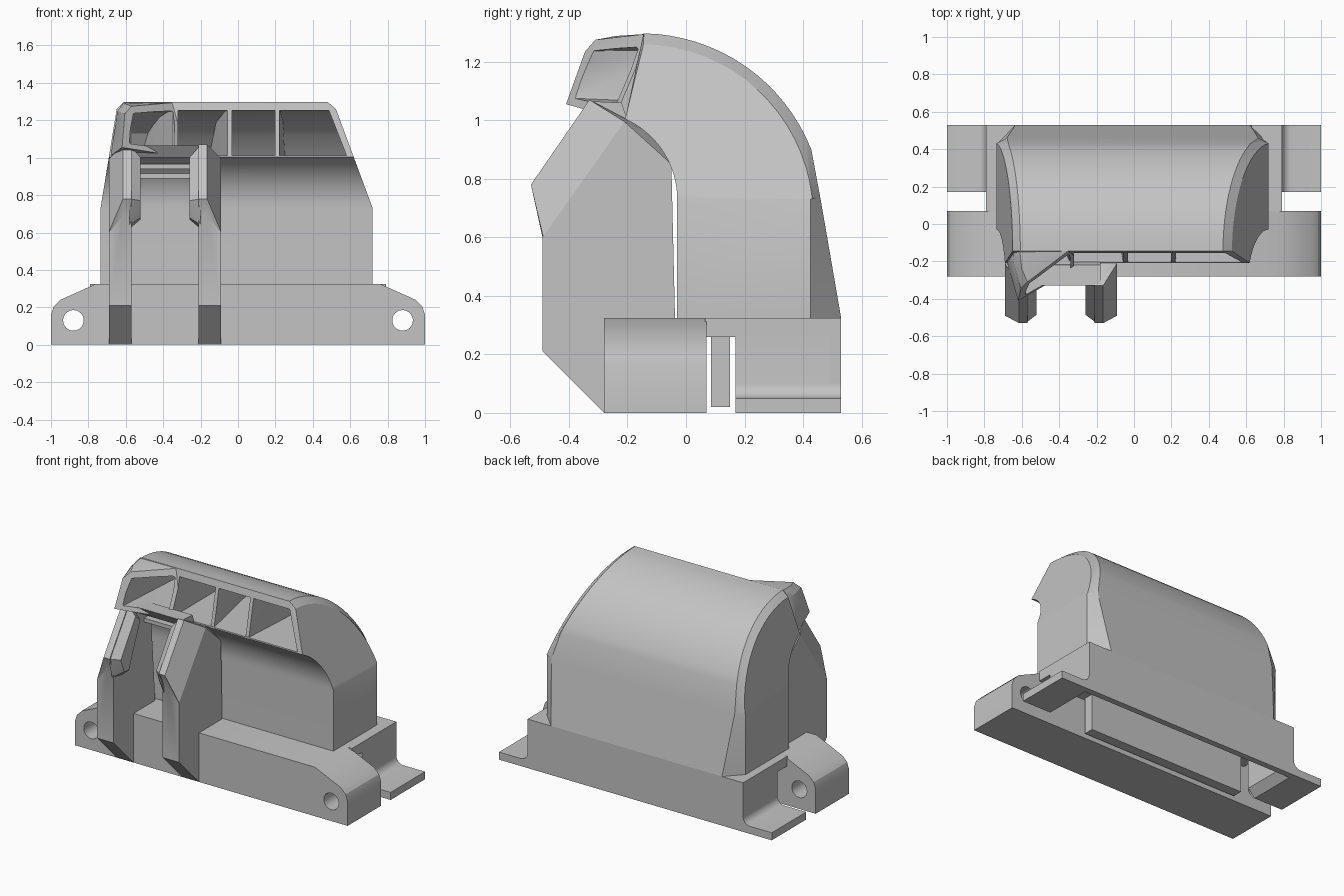
import bpy, bmesh
from math import sin, cos, radians, pi
from mathutils import Vector

if "Cube" in bpy.data.objects:
    bpy.data.objects.remove(bpy.data.objects["Cube"])

grey = bpy.data.materials.new("plain grey")
grey.use_nodes = True
grey.diffuse_color = (0.55, 0.55, 0.55, 1)
grey.node_tree.nodes["Principled BSDF"].inputs["Base Color"].default_value = (0.55, 0.55, 0.55, 1)


def finish(name, bm):
    bmesh.ops.remove_doubles(bm, verts=bm.verts, dist=0.0005)
    bmesh.ops.recalc_face_normals(bm, faces=bm.faces)
    mesh = bpy.data.meshes.new(name)
    bm.to_mesh(mesh)
    bm.free()
    mesh.materials.append(grey)
    ob = bpy.data.objects.new(name, mesh)
    bpy.context.collection.objects.link(ob)
    return ob


def hull(name, pts):
    bm = bmesh.new()
    for p in pts:
        bm.verts.new(p)
    res = bmesh.ops.convex_hull(bm, input=bm.verts)
    loose = {g for g in res["geom_interior"] if isinstance(g, bmesh.types.BMVert)}
    bmesh.ops.delete(bm, geom=list(loose), context="VERTS")
    return finish(name, bm)


def box(name, x, y, z):
    return hull(name, [(a, b, c) for a in x for b in y for c in z])


def loft(name, rings):
    """Skin matching closed rings and cap both ends."""
    bm = bmesh.new()
    rows = [[bm.verts.new(p) for p in ring] for ring in rings]
    n = len(rows[0])
    for a, b in zip(rows, rows[1:]):
        for i in range(n):
            j = (i + 1) % n
            bm.faces.new((a[i], a[j], b[j], b[i]))
    bm.faces.new(rows[0])
    bm.faces.new(rows[-1])
    return finish(name, bm)


def prism_y(name, outline, y0, y1):
    return loft(name, [[(x, y, z) for x, z in outline] for y in (y0, y1)])


def boolean(ob, cutter, operation):
    mod = ob.modifiers.new("cut", "BOOLEAN")
    mod.object, mod.operation, mod.solver = cutter, operation, "EXACT"
    deps = bpy.context.evaluated_depsgraph_get()
    mesh = bpy.data.meshes.new_from_object(ob.evaluated_get(deps))
    ob.modifiers.clear()
    ob.data = mesh
    bpy.data.objects.remove(cutter)


def cylinder_y(name, x, z, r, y0, y1):
    ring = [(x + r * cos(k * pi / 16), z + r * sin(k * pi / 16)) for k in range(32)]
    return prism_y(name, ring, y0, y1)


# Front mounting bar with rounded ears and bolt holes
ear = [(1, 0), (1, 0.16), (0.985, 0.205), (0.95, 0.24), (0.76, 0.325)]
bar = prism_y("mounting_bar", ear + [(-x, z) for x, z in reversed(ear)], -0.28, 0.07)
for s in (-1, 1):
    boolean(bar, cylinder_y("hole_cutter", s * 0.88, 0.13, 0.055, -0.5, 0.3), "DIFFERENCE")

# Rear housing: roof, back wall and bent side sheets with feet
box("housing_roof", (-0.79, 0.79), (0.065, 0.53), (0.26, 0.325))
box("housing_back", (-0.79, 0.79), (0.49, 0.53), (0, 0.325))
box("inner_box", (-0.7, 0.45), (0.085, 0.15), (0.02, 0.27))
bend = [(0.84 - 0.05 * sin(radians(a)), 0.1 - 0.05 * cos(radians(a))) for a in range(0, 91, 15)]
foot = [(1, 0), (1, 0.05)] + bend + [(0.79, 0.3), (0.74, 0.3), (0.74, 0.05), (0.79, 0)]
for s, side in ((1, "left"), (-1, "right")):
    prism_y(side + "_side_foot", [(s * x, z) for x, z in foot], 0.17, 0.53)


# Cab: curved hood with chamfered ends
def side_x(z, s):
    if s > 0:
        return 0.72 - 0.37 * max(0, z - 0.73)
    return -0.735 + 0.163 * max(0, z - 0.73)


STEPS = 16


def front_chain(top_z):
    pts = [(-0.03, 0.3)]
    for k in range(STEPS + 1):
        a = radians(66 * k / STEPS)
        pts.append((-0.33 + 0.3 * cos(a), 0.73 + 0.3 * sin(a)))
    pts.append((-0.145, top_z))
    return pts


def back_chain(full):
    start, r = (21.5, 0.627) if full else (6, 0.59)
    pts = [(0.53, 0.325), (0.46, 0.73)] if full else [(0.425, 0.325), (0.425, 0.73)]
    for k in range(STEPS + 1):
        a = radians(start + (89 - start) * k / STEPS)
        pts.append((-0.155 + r * cos(a), 0.67 + r * sin(a)))
    return pts


def cab_station(s, full):
    front = [(side_x(z, s), y, z) for y, z in front_chain(1.297 if full else 1.26)]
    if full:
        front[-1] = (front[-1][0] - s * 0.03, front[-1][1], front[-1][2])
    back = []
    for y, z in back_chain(full):
        inset = max(0.035, 0.1 - 0.11 * (z - 0.325)) if full else 0
        back.append((side_x(z, s) - s * inset, y, z))
    return front, back


def cab():
    bm = bmesh.new()
    stations = [cab_station(*a) for a in ((-1, False), (-1, True), (1, True), (1, False))]
    rows = [([bm.verts.new(p) for p in f], [bm.verts.new(p) for p in b]) for f, b in stations]
    for (f0, b0), (f1, b1) in zip(rows, rows[1:]):
        loop0, loop1 = f0 + b0[::-1], f1 + b1[::-1]
        for i in range(len(loop0)):
            j = (i + 1) % len(loop0)
            bm.faces.new((loop0[i], loop0[j], loop1[j], loop1[i]))
    for f, b in (rows[0], rows[-1]):
        for i in range(len(f) - 1):
            bm.faces.new((f[i], f[i + 1], b[i + 1], b[i]))
    return finish("cab", bm)


body = cab()

# Corner hood that juts forward on the right-hand side
corner = hull("corner_hood", [
    (-0.62, -0.41, 1.055), (-0.605, -0.345, 1.235), (-0.57, -0.31, 1.275),
    (-0.6, -0.24, 1.288), (-0.61, -0.15, 1.294), (-0.352, -0.145, 1.294),
    (-0.27, -0.212, 1.0), (-0.68, -0.2, 1.01), (-0.645, -0.2, 1.25),
    (-0.64, -0.08, 1.2), (-0.35, -0.08, 1.05)])
boolean(body, corner, "UNION")

# Window openings leading into the hollow cab
arch = [(-0.5, 1.012), (-0.5, 1.255), (-0.05, 1.25), (0.08, 1.2), (0.2, 1.12), (0.28, 1.012)]
window = hull("window_cutter", [
    (x, y, z) for y, z in arch for x in (-0.32, 0.58 - 0.39 * (z - 1.012))])
boolean(body, window, "DIFFERENCE")
pane = [(-0.58, -0.36, 1.085), (-0.34, -0.2, 1.05), (-0.55, -0.29, 1.235), (-0.36, -0.15, 1.25)]
deep = [(x, y, z) for x in (-0.57, -0.34) for y, z in ((-0.03, 1.24), (0.2, 1.05), (0.15, 1.13))]
corner_window = hull("corner_window_cutter", [(x, y - 0.25, z) for x, y, z in pane] + pane + deep)
boolean(body, corner_window, "DIFFERENCE")

# Window bars with ribs running back inside
for i, (x, shift) in enumerate(((-0.335, -0.19), (-0.045, -0.1), (0.21, 0.03))):
    hull(f"window_rib_{i + 1}", [
        (x + dx + s, y, z) for dx in (-0.012, 0.012)
        for y, z, s in ((-0.205, 1.0, 0), (-0.15, 1.265, 0), (-0.04, 1.26, 0),
                        (0.1, 1.19, shift * 0.6), (0.28, 1.0, shift))])

# Pair of front guide arms, mirrored about the channel centre
MID = -0.39
outer = [(-0.03, 0), (-0.28, 0), (-0.49, 0.21), (-0.49, 0.598), (-0.488, 0.603),
         (-0.21, 0.995), (-0.05, 0.85)]
inner = [(-0.03, 0), (-0.28, 0), (-0.49, 0.21), (-0.49, 0.69), (-0.53, 0.78),
         (-0.33, 1.07), (-0.1, 0.95)]
lip_root = [(-0.49, 0.64), (-0.53, 0.78), (-0.33, 1.07), (-0.26, 1.0), (-0.4, 0.62)]
lip_edge = [(-0.45, 0.68), (-0.485, 0.77), (-0.33, 1.0), (-0.28, 0.96), (-0.4, 0.67)]
for s, side in ((1, "left"), (-1, "right")):
    def ring(x, prof):
        return [(MID + s * (x - MID), y, z) for y, z in prof]
    loft(side + "_guide_arm", [ring(-0.09, outer), ring(-0.165, inner), ring(-0.21, inner)])
    hull(side + "_guide_lip", ring(-0.2, lip_root) + ring(-0.26, lip_edge))

# Cap and cross bars bridging the arms
hull("channel_cap", [(x, y, z) for x in (-0.6, -0.18) for y, z in
                     ((-0.33, 1.065), (-0.22, 1.06), (-0.2, 1.0), (-0.28, 1.0))])
for i, z in enumerate((0.89, 0.94)):
    box(f"cross_bar_{i + 1}", (-0.58, -0.2), (-0.17, -0.08), (z, z + 0.025))

# Smooth curved faces, keep hard edges
bpy.ops.object.select_all(action="DESELECT")
for ob in bpy.context.collection.objects:
    if ob.type == "MESH":
        ob.select_set(True)
        bpy.context.view_layer.objects.active = ob
bpy.ops.object.shade_smooth_by_angle(angle=radians(25))
